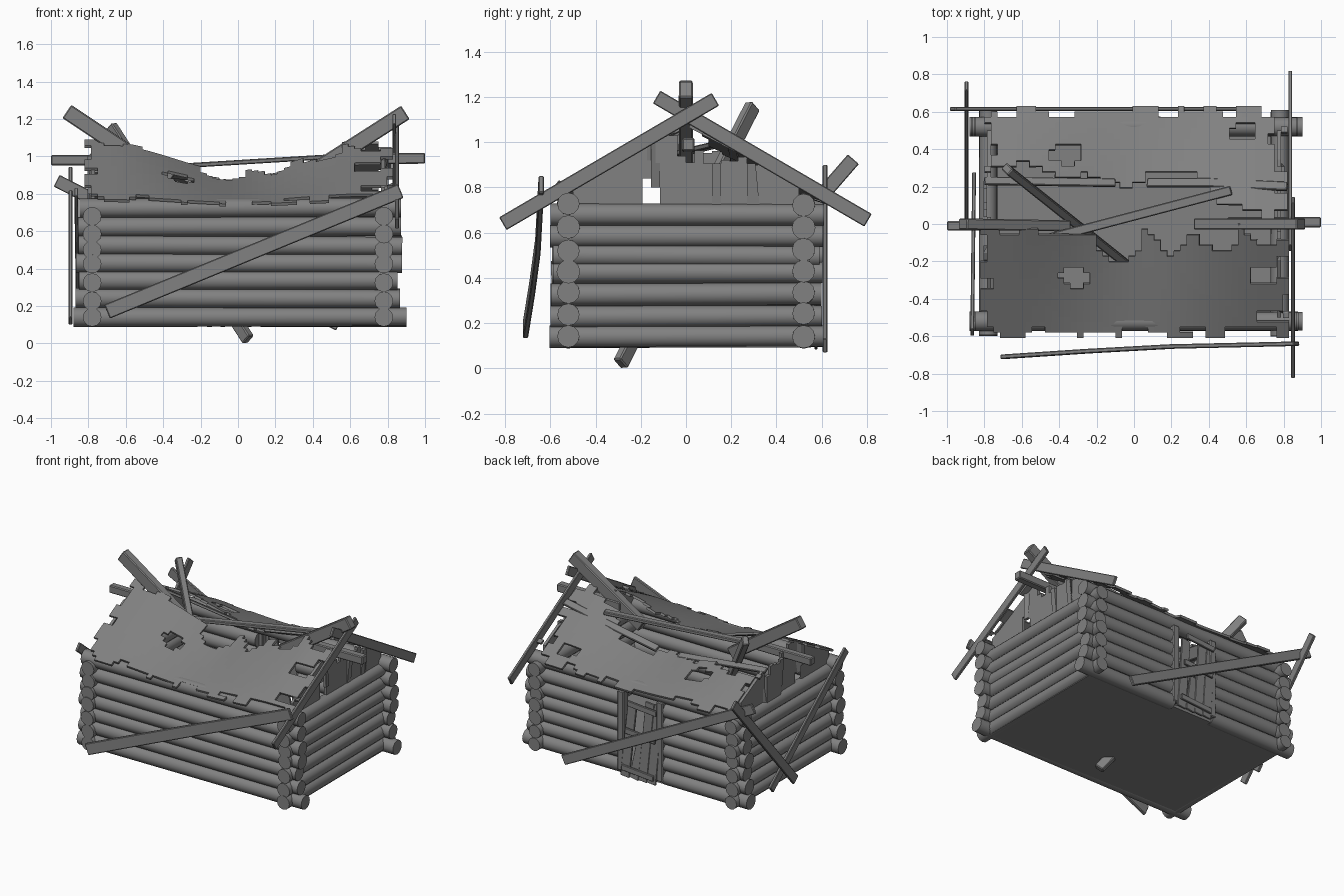
import bpy, bmesh, random
from math import radians
from mathutils import Vector, Matrix

if "Cube" in bpy.data.objects:
    bpy.data.objects.remove(bpy.data.objects["Cube"])

random.seed(7)
R = random.uniform
WOOD = bpy.data.materials.new('dark_grey_wood')
WOOD.diffuse_color = (0.22, 0.22, 0.22, 1)
WOOD.use_nodes = True
WOOD.node_tree.nodes["Principled BSDF"].inputs["Base Color"].default_value = WOOD.diffuse_color


def finish(name, bm, smooth=False):
    me = bpy.data.meshes.new(name)
    bmesh.ops.recalc_face_normals(bm, faces=bm.faces)
    bm.to_mesh(me)
    bm.free()
    me.materials.append(WOOD)
    ob = bpy.data.objects.new(name, me)
    bpy.context.collection.objects.link(ob)
    if smooth:
        bpy.ops.object.select_all(action='DESELECT')
        bpy.context.view_layer.objects.active = ob
        ob.select_set(True)
        bpy.ops.object.shade_smooth_by_angle(angle=radians(35))
    return ob


def log(name, p0, p1, r):
    """Round log with a little taper."""
    p0, p1 = Vector(p0), Vector(p1)
    bm = bmesh.new()
    bmesh.ops.create_cone(bm, cap_ends=True, segments=12, radius1=r, radius2=r * R(0.92, 1.0),
                          depth=(p1 - p0).length)
    q = (p1 - p0).to_track_quat('Z', 'Y').to_matrix().to_4x4()
    bm.transform(Matrix.Translation((p0 + p1) / 2) @ q)
    return finish(name, bm, True)


def plank(name, pts, width, thick, face):
    """Board swept through pts; 'face' is the direction its thin side looks to."""
    pts = [Vector(p) for p in pts]
    d = (pts[-1] - pts[0]).normalized()
    w = d.cross(Vector(face)).normalized()
    n = w.cross(d).normalized()
    bm = bmesh.new()
    rings = [[bm.verts.new(p + w * width / 2 * a + n * thick / 2 * b)
              for a, b in ((-1, -1), (1, -1), (1, 1), (-1, 1))] for p in pts]
    for a, b in zip(rings, rings[1:]):
        for i in range(4):
            bm.faces.new((a[i], a[(i + 1) % 4], b[(i + 1) % 4], b[i]))
    bm.faces.new(rings[0])
    bm.faces.new(rings[-1][::-1])
    bmesh.ops.bevel(bm, geom=bm.edges[:], offset=min(0.006, thick * 0.2), segments=1, affect='EDGES')
    return finish(name, bm)


def roof_z(x, y):
    """Sagging gable surface."""
    t = min(abs(x) / 0.68, 1)
    s = t * t * (3 - 2 * t)
    ridge, eave = 0.935 + 0.155 * s, 0.755 + 0.03 * s
    return ridge + (eave - ridge) * abs(y) / 0.58


def blocks(n, lo, hi):
    """Random stepped offsets used for ragged edges."""
    out = []
    while len(out) < n:
        out += [random.randint(lo, hi)] * random.randint(1, 3)
    return out


def sheet(name, x0, x1, y0, y1, low, high, holes):
    """Ragged roof covering made from a grid with broken cells."""
    nx, ny = int((x1 - x0) / 0.034), max(3, int((y1 - y0) / 0.028))
    a, b = blocks(nx, *low), blocks(nx, *high)
    l, r = blocks(ny, 0, 2), blocks(ny, 0, 2)
    bm = bmesh.new()
    V = {}

    def vert(i, j):
        if (i, j) not in V:
            x, y = x0 + (x1 - x0) * i / nx, y0 + (y1 - y0) * j / ny
            V[i, j] = bm.verts.new((x, y, roof_z(x, y)))
        return V[i, j]
    for i in range(nx):
        for j in range(ny):
            x, y = x0 + (x1 - x0) * (i + .5) / nx, y0 + (y1 - y0) * (j + .5) / ny
            gone = any(((x - h[0]) / h[2]) ** 2 + ((y - h[1]) / h[3]) ** 2 < R(0.8, 1.05) for h in holes)
            if not gone and a[i] <= j < ny - b[i] and l[j] <= i < nx - r[j]:
                bm.faces.new((vert(i, j), vert(i + 1, j), vert(i + 1, j + 1), vert(i, j + 1)))
    ob = finish(name, bm)
    m = ob.modifiers.new('thickness', 'SOLIDIFY')
    m.thickness = 0.016
    return ob


def gable(name, x):
    """Thin end wall: straight slopes, broken top, a couple of splintered gaps."""
    n = 26
    bm = bmesh.new()
    for i in range(n):
        ya, yb = -.5 + i / n, -.5 + (i + 1) / n
        cap = R(.9, 1.0) if -.06 < ya < .4 else 1.03
        za, zb = (min(roof_z(.8, y) - .012, cap) for y in (ya, yb))
        base = .84 if i in (8,) else .80 if i == 9 else .69
        bm.faces.new([bm.verts.new((x, y, z)) for y, z in ((ya, base), (yb, base), (yb, zb), (ya, za))])
    bmesh.ops.remove_doubles(bm, verts=bm.verts, dist=1e-4)
    finish(name, bm).modifiers.new('thickness', 'SOLIDIFY').thickness = 0.02


# Log walls; the back wall is interrupted by the doorway
long_z = [.14, .243, .336, .43, .525, .622, .722]
side_z = [.14, .227, .325, .425, .50, .585, .68]
DOOR = (-0.19, 0.12)
for i, z in enumerate(long_z):
    l, r = -.87 + R(0, .03), .88 - R(0, .03)
    if i == 0:
        l, r = -.88, .90
    log(f'front_log_{i}', (l, -.52, z), (r, -.52, z + R(-.006, .006)), .053)
    if i == 6:
        log(f'back_log_{i}', (l, .52, z), (r, .52, z), .053)
    else:
        log(f'back_log_left_{i}', (l, .52, z), (DOOR[0] - R(0, .02), .52, z), .053)
        log(f'back_log_right_{i}', (DOOR[1] + R(0, .02), .52, z), (r, .52, z), .053)
for s, side in ((-1, 'left'), (1, 'right')):
    for i, z in enumerate(side_z):
        log(f'{side}_log_{i}', (s * .78, -.605 + R(0, .02), z), (s * .78, .61 - R(0, .02), z + R(-.006, .006)), .05)

# Floor
bm = bmesh.new()
bmesh.ops.create_cube(bm, size=1, matrix=Matrix.Translation((0, 0, .105)) @ Matrix.Diagonal((1.6, 1.08, .02, 1)))
finish('floor', bm)

# Doorway posts and broken, leaning door
for x in DOOR:
    plank('door_post', [(x, .545, .12), (x, .545, .69)], .05, .06, (0, 1, 0))
for i in range(4):
    x = -.13 + i * .07
    top = (.66, .66, .36, .62)[i]
    plank('door_board', [(x, .575, .09), (x - .05, .56, top)], .07, .014, (0, 1, 0))
for z in (.15, .42, .62):
    plank('door_brace', [(-.15 - z * .05, .592, z - .01), (.11 - z * .1, .592, z + .01)], .04, .016, (0, 1, 0))

gable('left_gable', -.785)
gable('right_gable', .785)

# Ragged roof coverings, the back one torn open below the ridge
sheet('front_roof', -.82, .83, -.61, .0, (0, 2), (0, 2),
      [(-.32, -.28, .08, .06), (.7, -.28, .08, .05), (.74, -.5, .09, .035), (-.35, .0, .2, .07),
       (-.08, -.05, .13, .15), (.2, -.02, .08, .15), (.45, -.03, .12, .12), (.7, -.0, .09, .12), (.3, -.57, .06, .02)])
sheet('back_roof', -.80, .82, .02, .63, (0, 2), (0, 2),
      [(-.36, .38, .1, .06), (.58, .5, .08, .04), (.77, .46, .05, .04),
       (-.62, .08, .3, .26), (-.28, .05, .3, .22), (-.1, .05, .3, .14), (.2, .05, .28, .25), (.5, .0, .2, .12)])

# Broken ridge beam: halves that tipped up, and the stubs below
plank('left_ridge_half', [(-.915, 0, 1.24), (-.36, -.01, .87)], .06, .085, (0, 0, 1))
plank('right_ridge_half', [(.895, 0, 1.235), (.34, 0, .88)], .06, .085, (0, 0, 1))
plank('left_ridge_stub', [(-1.0, -.01, .98), (-.5, -.01, .98)], .05, .055, (0, 0, 1))
plank('right_ridge_stub', [(1.0, .01, .99), (.5, .01, .985)], .055, .058, (0, 0, 1))

# Crossed boards on the right gable
plank('right_barge_front', [(.85, -.81, .64), (.85, .13, 1.19)], .065, .02, (1, 0, 0))
plank('right_barge_back', [(.835, .805, .655), (.835, -.13, 1.2)], .065, .02, (1, 0, 0))

# Fallen boards leaning on the left wall
plank('left_leaning_board_back', [(-.895, .74, .925), (-.895, .04, .12)], .065, .02, (1, 0, 0))
plank('left_leaning_board_front', [(-.865, -.58, .81), (-.855, .26, .12)], .06, .02, (1, 0, 0))

# Boards hanging off front and back walls
plank('front_hanging_board', [(-.70, -.71, .17), (-.25, -.68, .355), (.2, -.655, .54), (.87, -.64, .815)],
      .08, .024, (0, -1, 0))
plank('back_hanging_board', [(-.97, .615, .87), (.54, .615, .1)], .07, .022, (0, 1, 0))

# Beam driven through roof and floor, and loose boards on the roof
plank('piercing_beam', [(-.68, .295, 1.16), (.055, -.29, .02)], .065, .045, (1, 1, 0))
plank('loose_roof_board_long', [(-.45, -.075, .94), (.52, .18, 1.0)], .05, .025, (0, 0, 1))
plank('loose_roof_board_right', [(.07, .22, .87), (.4, .22, .93), (.82, .2, 1.0)], .05, .02, (0, .5, 1))
plank('loose_roof_board_left', [(-.8, .23, .95), (-.45, .225, .91), (-.1, .22, .87)], .045, .018, (0, .5, 1))
